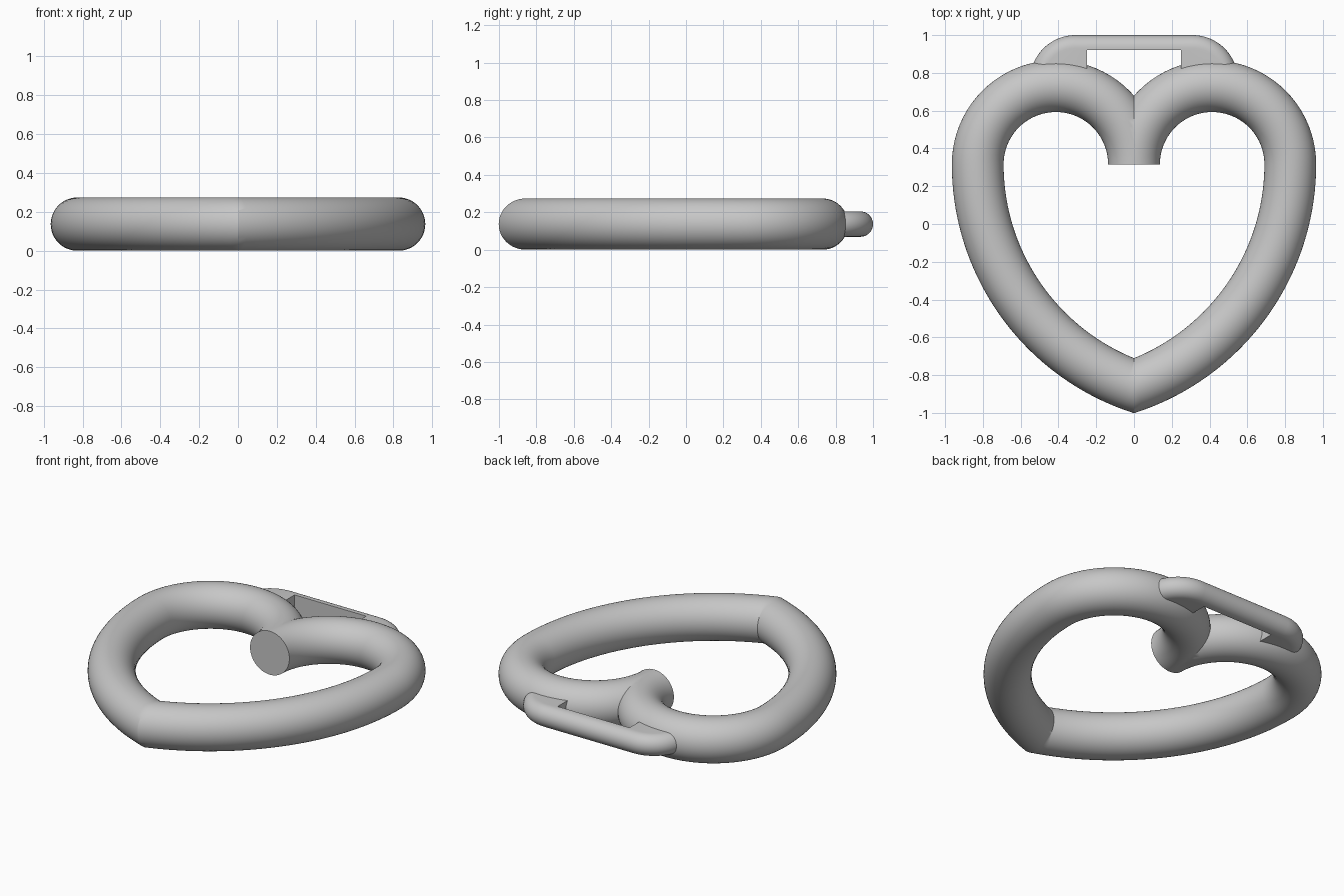
import bpy, bmesh, math
from mathutils import Vector

if "Cube" in bpy.data.objects:
    bpy.data.objects.remove(bpy.data.objects["Cube"])

TUBE_R = 0.137      # ring tube radius
MID_Z = 0.137       # height of the centre plane
LOBE_R = 0.4137     # radius of the upper lobe arcs
SIDE_R = 1.245      # radius of the long side arcs
LOBE_Y = 0.316      # where lobe and side arcs join
LOOP_R = 0.068      # half thickness of the hanging loop

grey = bpy.data.materials.new("plain grey")
grey.diffuse_color = (0.57, 0.57, 0.57, 1)
grey.use_nodes = True
grey.node_tree.nodes["Principled BSDF"].inputs["Base Color"].default_value = grey.diffuse_color


def skin(name, sections):
    """Join closed cross-sections, cut at x = 0 and mirror the right half."""
    bm = bmesh.new()
    rings = [[bm.verts.new(p) for p in s] for s in sections]
    n = len(rings[0])
    for a, b in zip(rings, rings[1:]):
        for i in range(n):
            j = (i + 1) % n
            bm.faces.new((a[i], a[j], b[j], b[i]))
    bm.faces.new(rings[0])
    bm.faces.new(rings[-1][::-1])
    bmesh.ops.remove_doubles(bm, verts=bm.verts[:], dist=1e-5)
    geom = bm.verts[:] + bm.edges[:] + bm.faces[:]
    bmesh.ops.bisect_plane(bm, geom=geom, dist=1e-5, plane_co=(0, 0, 0),
                           plane_no=(1, 0, 0), clear_inner=True)
    # drop any face lying on the mirror plane
    flat = [f for f in bm.faces if all(abs(v.co.x) < 1e-4 for v in f.verts)]
    bmesh.ops.delete(bm, geom=flat, context='FACES')
    geom = bm.verts[:] + bm.edges[:] + bm.faces[:]
    bmesh.ops.mirror(bm, geom=geom, merge_dist=1e-4, axis='X')
    bmesh.ops.recalc_face_normals(bm, faces=bm.faces[:])
    mesh = bpy.data.meshes.new(name)
    bm.to_mesh(mesh)
    bm.free()
    mesh.materials.append(grey)
    obj = bpy.data.objects.new(name, mesh)
    bpy.context.collection.objects.link(obj)
    bpy.ops.object.select_all(action='DESELECT')
    obj.select_set(True)
    bpy.context.view_layer.objects.active = obj
    bpy.ops.object.shade_smooth_by_angle(angle=math.radians(35))


def tube_section(cx, radius, angle, sides=48):
    """Circle across an arc centred on (cx, LOBE_Y)."""
    out = Vector((math.cos(angle), math.sin(angle), 0))
    centre = Vector((cx, LOBE_Y, MID_Z)) + out * radius
    return [centre + out * TUBE_R * math.cos(t) + Vector((0, 0, TUBE_R * math.sin(t)))
            for t in (2 * math.pi * k / sides for k in range(sides))]


# Heart ring: half-circle lobe, then a long side arc past the bottom point
ring = [tube_section(LOBE_R, LOBE_R, math.pi * (1 - k / 40)) for k in range(41)]
ring += [tube_section(2 * LOBE_R - SIDE_R, SIDE_R, -math.radians(78) * k / 40)
         for k in range(1, 41)]
skin("heart_ring", ring)


def loop_section(core, out, inner):
    """Flat inner wall with a half-round outer edge."""
    pts = [Vector((*inner, MID_Z - LOOP_R))]
    for k in range(17):
        a = math.pi * (k / 16 - 0.5)
        p = Vector(core) + Vector(out) * LOOP_R * math.cos(a)
        pts.append(Vector((p.x, p.y, MID_Z + LOOP_R * math.sin(a))))
    return pts + [Vector((*inner, MID_Z + LOOP_R))]


# Hanging loop: rounded shoulder, then a straight bar over a square opening
loop = []
for k in range(17):
    a = math.pi / 2 * k / 16
    d = (math.cos(a), math.sin(a))
    core = (0.31 + 0.172 * d[0], 0.76 + 0.172 * d[1])
    loop.append(loop_section(core, d, (0.25, 0.76 + 0.16 * min(1, k / 12))))
loop.append(loop_section((0.25, 0.932), (0, 1), (0.25, 0.92)))
loop.append(loop_section((0, 0.932), (0, 1), (0, 0.92)))
skin("hanging_loop", loop)
